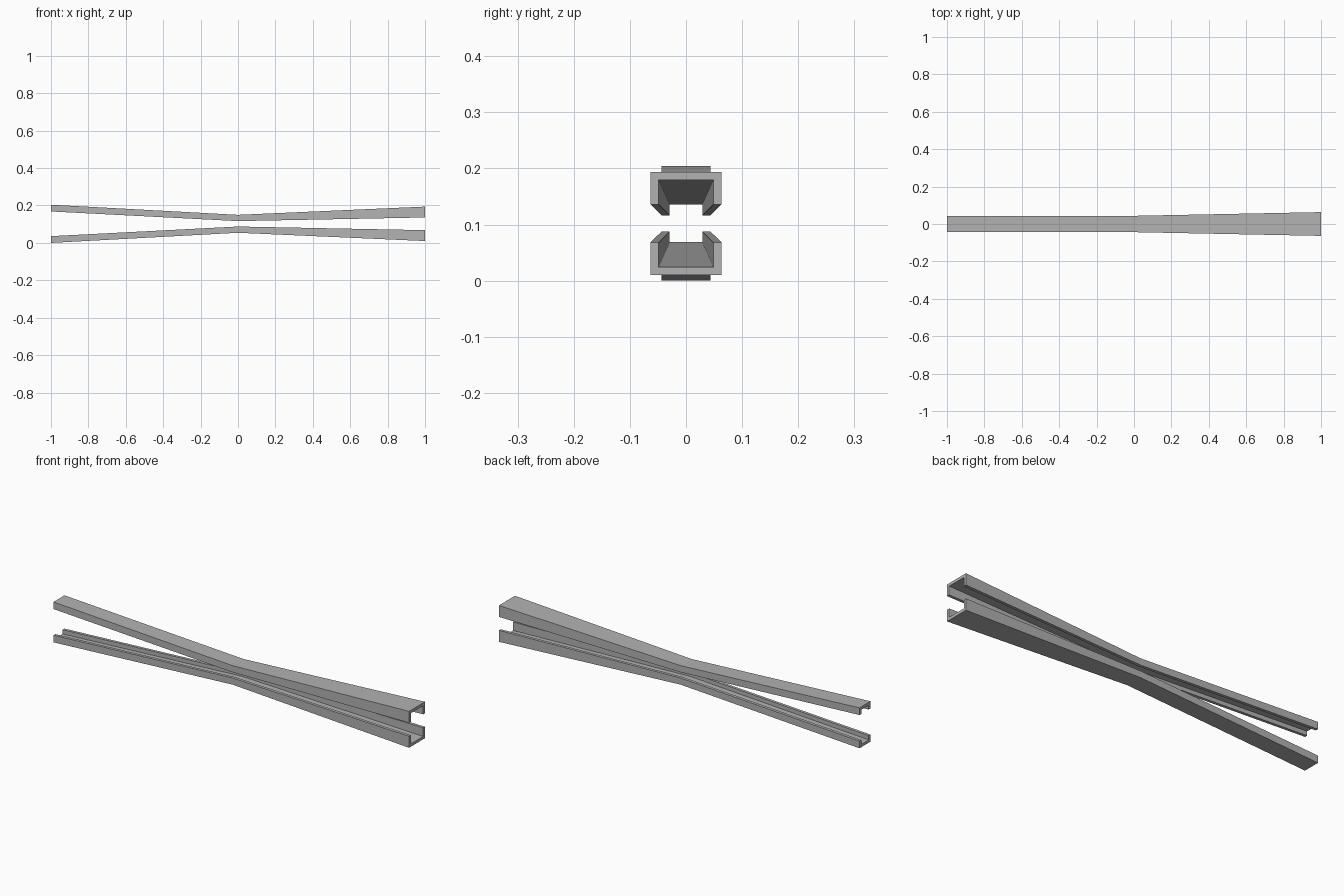
import bpy, bmesh

cube = bpy.data.objects.get("Cube")
if cube:
    bpy.data.objects.remove(cube, do_unlink=True)

GREY = (0.45, 0.45, 0.45, 1)
grey = bpy.data.materials.new("plain grey")
grey.diffuse_color = GREY
grey.use_nodes = True
grey.node_tree.nodes["Principled BSDF"].inputs["Base Color"].default_value = GREY

MID_Z = 0.102    # height of the mirror plane between the channels
WALL = 0.0145    # sheet thickness

# Stations along the channel: x, half width, web height, flange tip height
STATIONS = [
    (-1.0, 0.0437, 0.102, 0.066),
    (0.0, 0.0437, 0.048, 0.0145),
    (1.0, 0.0635, 0.092, 0.034),
]


def section(half, web, tip):
    """U-shaped cross-section, open toward the mirror plane."""
    inner = half - WALL
    side = [(half, web), (half, tip), (inner, tip), (inner, web - WALL)]
    return side + [(-y, z) for y, z in reversed(side)]


def channel(name, sign):
    """Loft the U section through the stations, facing up or down."""
    bm = bmesh.new()
    rings = []
    for x, half, web, tip in STATIONS:
        rings.append([bm.verts.new((x, y, MID_Z + sign * z))
                      for y, z in section(half, web, tip)])
    for a, b in zip(rings, rings[1:]):
        for i in range(len(a)):
            j = (i + 1) % len(a)
            bm.faces.new((a[i], a[j], b[j], b[i]))
    # End caps: one quad per flange and one for the web
    for ring in (rings[0], rings[-1]):
        for quad in ((0, 1, 2, 3), (4, 5, 6, 7), (0, 3, 4, 7)):
            bm.faces.new([ring[i] for i in quad])
    bmesh.ops.recalc_face_normals(bm, faces=bm.faces)
    mesh = bpy.data.meshes.new(name)
    bm.to_mesh(mesh)
    bm.free()
    mesh.materials.append(grey)
    obj = bpy.data.objects.new(name, mesh)
    bpy.context.collection.objects.link(obj)
    return obj


channel("upper_channel", 1)
channel("lower_channel", -1)
